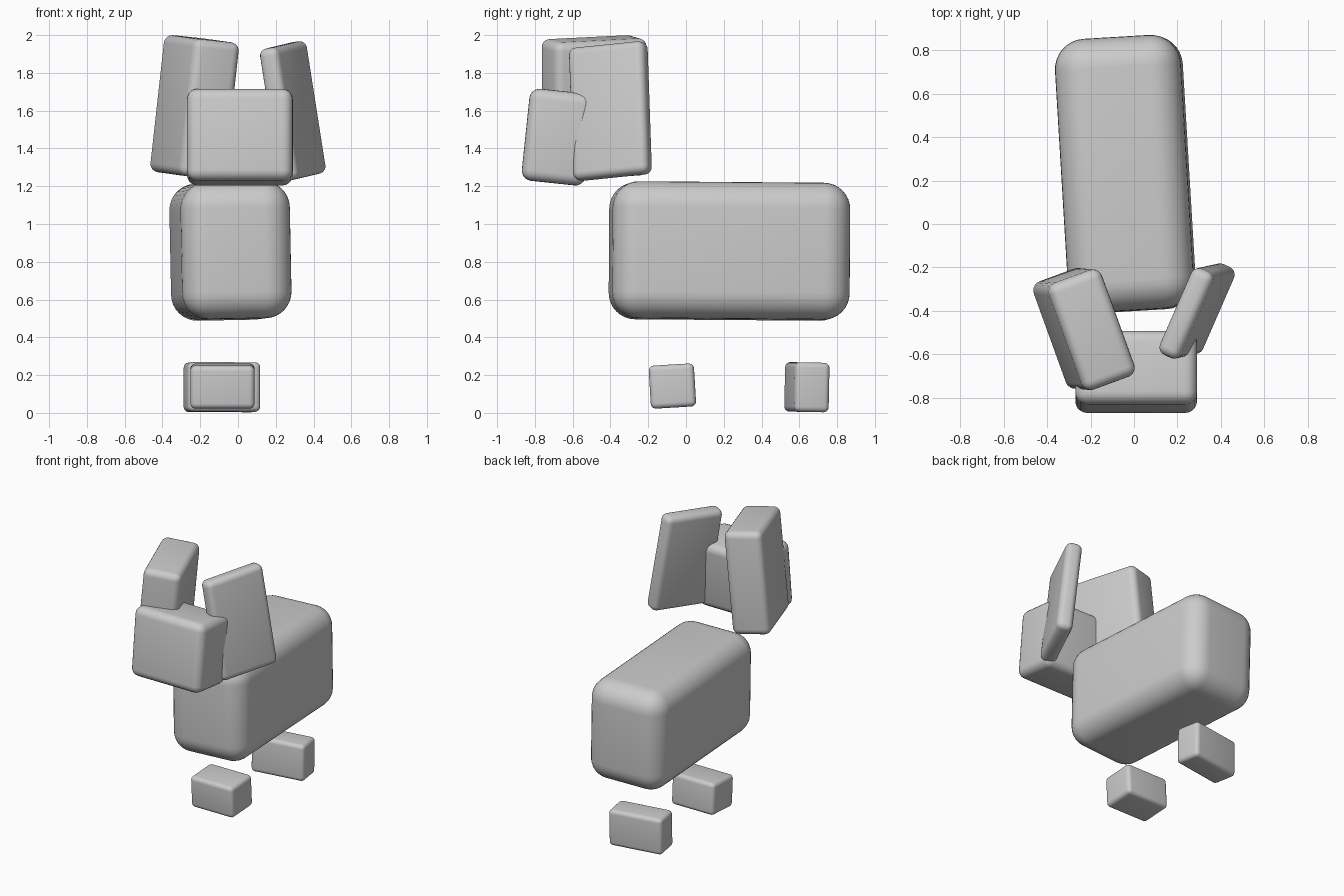
import bpy
import bmesh
import math
from mathutils import Matrix, Vector

cube = bpy.data.objects.get("Cube")
if cube:
    bpy.data.objects.remove(cube, do_unlink=True)

grey = bpy.data.materials.new("plain grey")
grey.use_nodes = True
colour = (0.6, 0.6, 0.6, 1)
grey.diffuse_color = colour
grey.node_tree.nodes["Principled BSDF"].inputs["Base Color"].default_value = colour


def soft_block(name, size, centre, back, up, radius, segments=5):
    """Rounded box whose local y points along back and local z along up."""
    bm = bmesh.new()
    bmesh.ops.create_cube(bm, size=1)
    bmesh.ops.scale(bm, vec=size, verts=bm.verts)
    bmesh.ops.bevel(bm, geom=bm.edges[:], offset=radius, segments=segments,
                    profile=0.5, affect='EDGES')
    mesh = bpy.data.meshes.new(name)
    bm.to_mesh(mesh)
    bm.free()
    mesh.materials.append(grey)
    obj = bpy.data.objects.new(name, mesh)
    bpy.context.collection.objects.link(obj)

    # Orthonormal axes from the two directions
    y = Vector(back).normalized()
    x = y.cross(Vector(up)).normalized()
    z = x.cross(y)
    turn = Matrix((x, y, z)).transposed().to_4x4()
    obj.matrix_world = Matrix.Translation(centre) @ turn

    bpy.ops.object.select_all(action='DESELECT')
    obj.select_set(True)
    bpy.context.view_layer.objects.active = obj
    bpy.ops.object.shade_smooth_by_angle(angle=math.radians(40))
    return obj


# Torso and head
soft_block("body", (0.58, 1.26, 0.725), (-0.04, 0.23, 0.857),
           (-0.06, 1, -0.008), (-0.02, 0.01, 1), 0.14, 8)
soft_block("head", (0.56, 0.34, 0.49), (0.01, -0.68, 1.46),
           (0, 1, -0.105), (0, 0.105, 1), 0.055)

# Ears, the right one thicker
soft_block("left_ear", (0.11, 0.435, 0.71), (0.29, -0.4, 1.598),
           (0.398, 0.913, 0.094), (-0.153, -0.03, 0.988), 0.04)
soft_block("right_ear", (0.26, 0.523, 0.73), (-0.23, -0.483, 1.618),
           (-0.34, 0.94, 0.047), (0.11, -0.01, 0.99), 0.045)

# Feet
soft_block("front_foot", (0.34, 0.24, 0.228), (-0.082, -0.072, 0.142),
           (0, 1, 0.06), (0, -0.06, 1), 0.028)
soft_block("rear_foot", (0.39, 0.185, 0.262), (-0.085, 0.64, 0.136),
           (-0.156, 0.988, -0.02), (0, 0.02, 1), 0.028)
